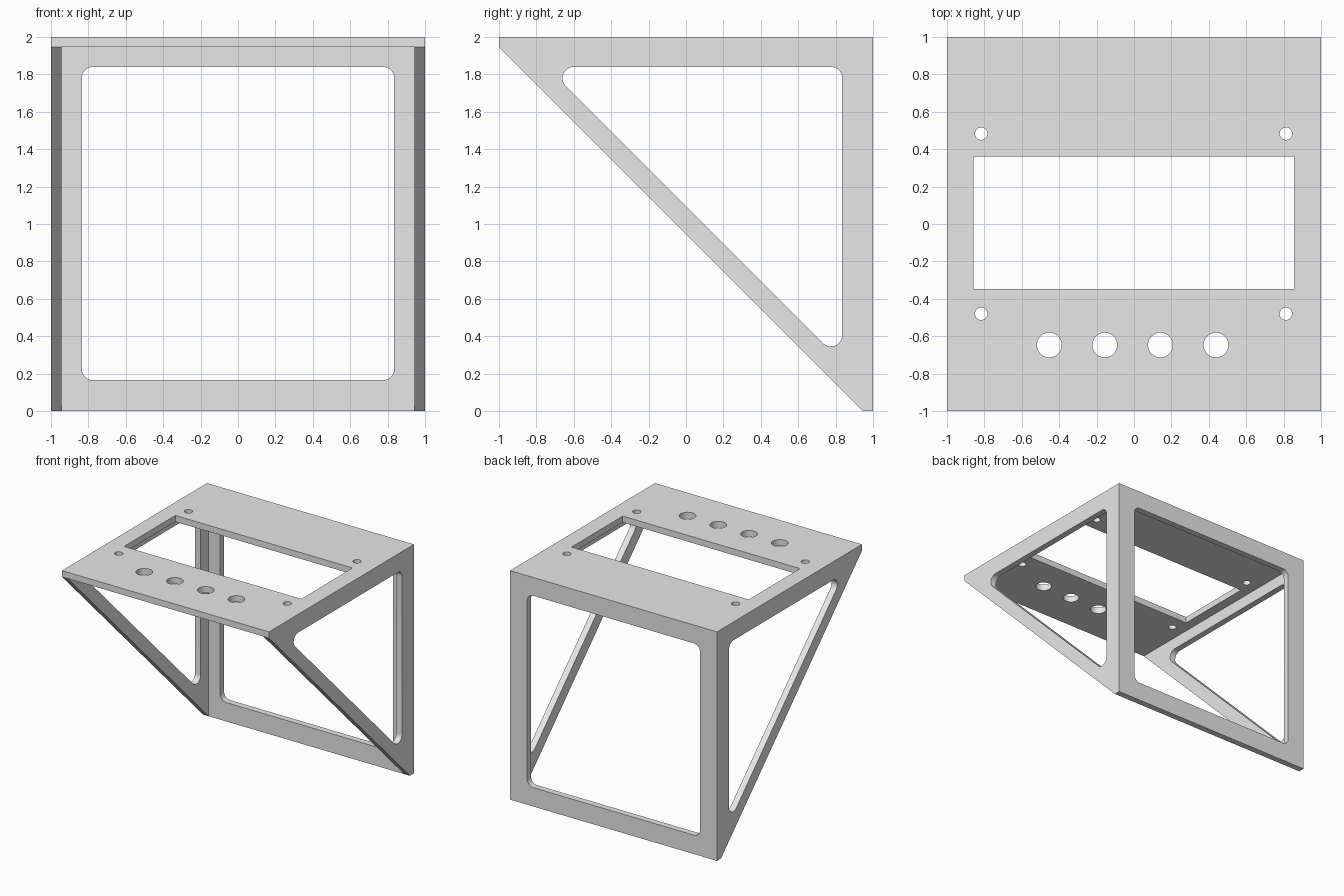
import bpy, bmesh, math
from mathutils import Vector

if "Cube" in bpy.data.objects:
    bpy.data.objects.remove(bpy.data.objects["Cube"], do_unlink=True)

WALL = 0.055
INNER = 1 - WALL
UNDER = 2 - WALL

grey = bpy.data.materials.new("light_grey")
grey.use_nodes = True
grey.diffuse_color = (0.8, 0.8, 0.8, 1)
grey.node_tree.nodes["Principled BSDF"].inputs["Base Color"].default_value = (0.8, 0.8, 0.8, 1)


def prism(name, outline, axis, low, high):
    """Extrude a 2D outline along the axis (0 = x, 1 = y, 2 = z)."""
    bm = bmesh.new()

    def ring(level):
        verts = []
        for p in outline:
            co = list(p)
            co.insert(axis, level)
            verts.append(bm.verts.new(co))
        return verts

    a, b = ring(low), ring(high)
    bm.faces.new(a)
    bm.faces.new(b)
    for i in range(len(a)):
        j = (i + 1) % len(a)
        bm.faces.new((a[i], a[j], b[j], b[i]))
    bmesh.ops.recalc_face_normals(bm, faces=bm.faces)
    mesh = bpy.data.meshes.new(name)
    bm.to_mesh(mesh)
    bm.free()
    mesh.materials.append(grey)
    obj = bpy.data.objects.new(name, mesh)
    bpy.context.scene.collection.objects.link(obj)
    return obj


def rect(x0, x1, y0, y1):
    return [(x0, y0), (x1, y0), (x1, y1), (x0, y1)]


def circle(x, y, r, n=48):
    return [(x + r * math.cos(math.tau * i / n), y + r * math.sin(math.tau * i / n)) for i in range(n)]


def rounded(corners, r, steps=10):
    """Replace every corner of a polygon by a tangent arc."""
    pts = [Vector(c) for c in corners]
    out = []
    for i, p in enumerate(pts):
        a = (pts[i - 1] - p).normalized()
        b = (pts[(i + 1) % len(pts)] - p).normalized()
        half = a.angle(b) / 2
        centre = p + (a + b).normalized() * r / math.sin(half)
        start = (p + a * r / math.tan(half) - centre).normalized()
        end = (p + b * r / math.tan(half) - centre).normalized()
        out += [centre + start.slerp(end, k / steps) * r for k in range(steps + 1)]
    return out


# Wedge-shaped body
body = prism("panel_stand", [(-1, 2), (-1, UNDER), (INNER, 0), (1, 0), (1, 2)], 0, -1, 1)

# Hollow interior, leaving top, back and two side walls
cutters = [prism("interior_cutter", rect(-INNER, INNER, -2, INNER), 2, -1, UNDER)]

# Triangular side windows and back window
side_window = rounded([(-0.745, 1.84), (0.835, 0.26), (0.835, 1.84)], 0.06)
cutters.append(prism("side_window_cutter", side_window, 0, -1.2, 1.2))
back_window = rounded(rect(-0.835, 0.835, 0.165, 1.84), 0.06)
cutters.append(prism("back_window_cutter", back_window, 1, 0.9, 1.2))

# Display opening, screw holes and button holes in the top
top_cuts = [rect(-0.858, 0.855, -0.348, 0.36)]
top_cuts += [circle(x, y, 0.033) for x in (-0.817, 0.812) for y in (-0.48, 0.483)]
top_cuts += [circle(-0.453 + 0.297 * i, -0.647, 0.066) for i in range(4)]
cutters += [prism("top_cutter", cut, 2, 1.9, 2.2) for cut in top_cuts]

bpy.ops.object.select_all(action='DESELECT')
body.select_set(True)
bpy.context.view_layer.objects.active = body
for cutter in cutters:
    cutter.hide_render = True
    mod = body.modifiers.new("cut", 'BOOLEAN')
    mod.operation = 'DIFFERENCE'
    mod.solver = 'EXACT'
    mod.object = cutter
    bpy.ops.object.modifier_apply(modifier=mod.name)
    bpy.data.objects.remove(cutter, do_unlink=True)

bpy.ops.object.shade_smooth_by_angle(angle=math.radians(30))
